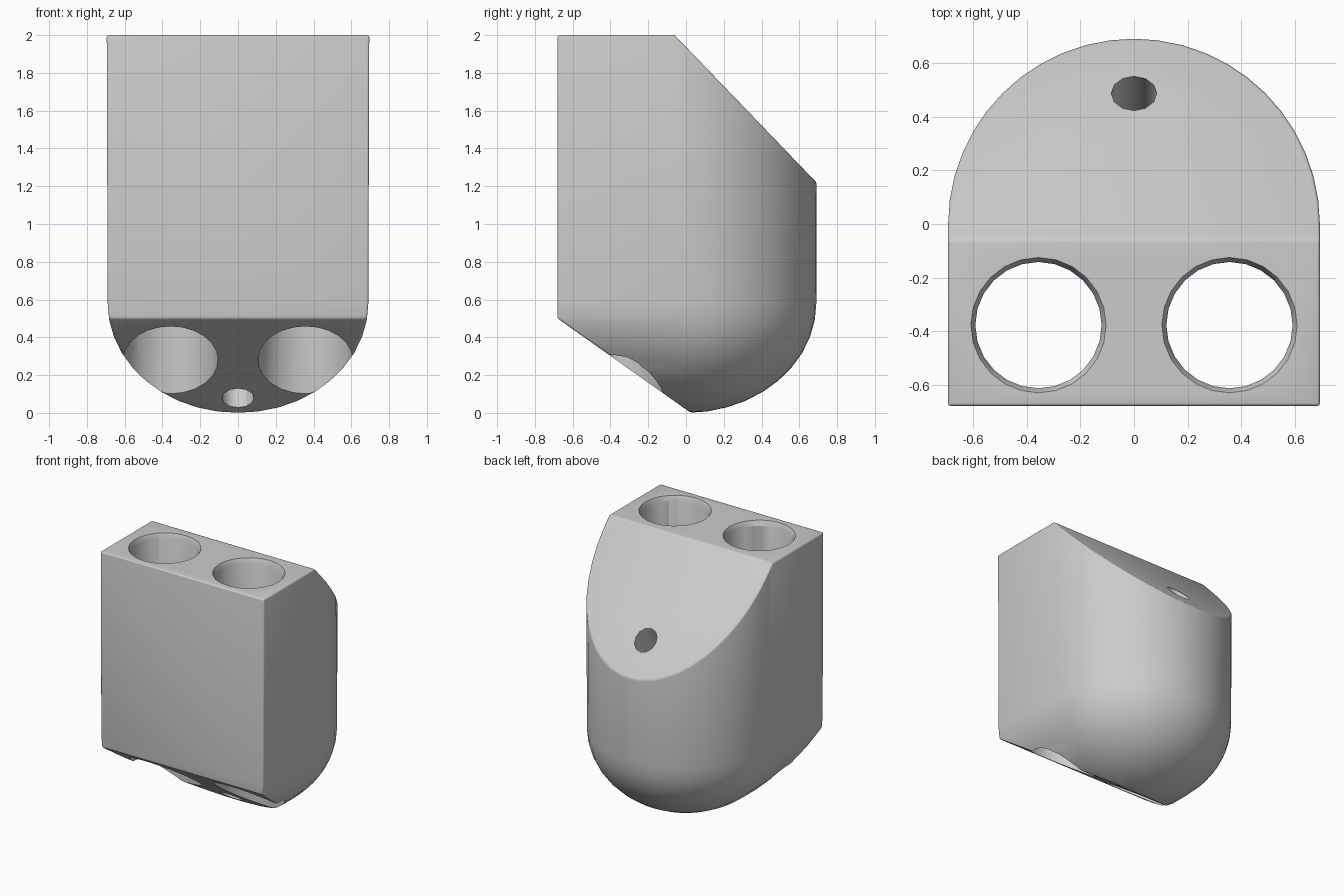
import bpy, bmesh, math
from mathutils import Vector

cube = bpy.data.objects.get("Cube")
if cube:
    bpy.data.objects.remove(cube, do_unlink=True)

R, DOME, FRONT, TOP = 0.69, 0.58, -0.68, 2.0

grey = bpy.data.materials.new("plain grey")
grey.use_nodes = True
grey.diffuse_color = (0.6, 0.6, 0.6, 1)
grey.node_tree.nodes["Principled BSDF"].inputs["Base Color"].default_value = (0.6, 0.6, 0.6, 1)


def make_object(name, bm):
    mesh = bpy.data.meshes.new(name)
    bm.to_mesh(mesh)
    bm.free()
    mesh.materials.append(grey)
    obj = bpy.data.objects.new(name, mesh)
    bpy.context.collection.objects.link(obj)
    return obj


def cut(bm, point, normal):
    """Slice away the side the normal points to and cap the opening."""
    geom = bm.verts[:] + bm.edges[:] + bm.faces[:]
    res = bmesh.ops.bisect_plane(bm, geom=geom, plane_co=point, plane_no=normal,
                                 dist=1e-5, clear_outer=True)
    edges = [e for e in res["geom_cut"] if isinstance(e, bmesh.types.BMEdge)]
    bmesh.ops.contextual_create(bm, geom=edges)


# Block body: round back and domed underside, swept forward to a flat front
bm = bmesh.new()
rings = [(R * math.sin(a), DOME * (1 - math.cos(a)))
         for a in (math.pi / 2 * i / 10 for i in range(11))] + [(R + 0.005, TOP)]
for radius, z in rings:
    for i in range(25):
        a = math.pi * i / 24
        bm.verts.new((radius * math.cos(a), radius * math.sin(a), z))
    for side in (-1, 1):
        bm.verts.new((side * radius, FRONT, z))
bmesh.ops.remove_doubles(bm, verts=bm.verts[:], dist=1e-4)
bmesh.ops.convex_hull(bm, input=bm.verts[:])
bmesh.ops.dissolve_limit(bm, angle_limit=0.01, verts=bm.verts[:], edges=bm.edges[:])

# Sloping back of the top, and the sloping front of the underside
cut(bm, (0, -0.06, TOP), (0, 0.8, 0.77))
cut(bm, (0, FRONT, 0.50), (0, -0.51, -0.72))
bmesh.ops.recalc_face_normals(bm, faces=bm.faces[:])
body = make_object("block_body", bm)

# Softened edges
bevel = body.modifiers.new("soft edges", "BEVEL")
bevel.width = 0.035
bevel.segments = 3
bevel.limit_method = "ANGLE"
bevel.angle_limit = math.radians(28)


def bore(name, start, end, radii, sides=24):
    """Tapered cutter along a straight line; radii at start and end."""
    start, end = Vector(start), Vector(end)
    axis = end - start
    bm = bmesh.new()
    bmesh.ops.create_cone(bm, cap_ends=True, segments=sides, radius1=radii[0],
                          radius2=radii[1], depth=axis.length)
    obj = make_object(name, bm)
    obj.location = (start + end) / 2
    obj.rotation_mode = "QUATERNION"
    obj.rotation_quaternion = axis.to_track_quat("Z", "Y")
    obj.hide_render = True
    obj.hide_viewport = False
    mod = body.modifiers.new(name, "BOOLEAN")
    mod.operation = "DIFFERENCE"
    mod.solver = "EXACT"
    mod.object = obj
    return obj


# Two upright bores with flared mouths, and a slim slanted channel
cutters = []
for label, side in (("right", -1), ("left", 1)):
    x, y = side * 0.357, -0.378
    cutters += [
        bore(label + "_bore", (x, y, -0.1), (x, y, 2.1), (0.236, 0.236)),
        bore(label + "_top_flare", (x, y, 1.95), (x, y, 2.02), (0.23, 0.262)),
        bore(label + "_bottom_flare", (x, y, -0.05), (x, y, 0.6), (0.268, 0.236)),
    ]
cutters.append(bore("slanted_channel", (0, -0.14, -0.05), (0, 0.56, 1.6), (0.085, 0.085), 12))

# Bake the cuts and shade
bpy.context.view_layer.update()
baked = bpy.data.meshes.new_from_object(
    body.evaluated_get(bpy.context.evaluated_depsgraph_get()))
body.modifiers.clear()
body.data = baked
for obj in cutters:
    bpy.data.objects.remove(obj, do_unlink=True)
bpy.ops.object.select_all(action="DESELECT")
body.select_set(True)
bpy.context.view_layer.objects.active = body
bpy.ops.object.shade_smooth_by_angle(angle=math.radians(35))
